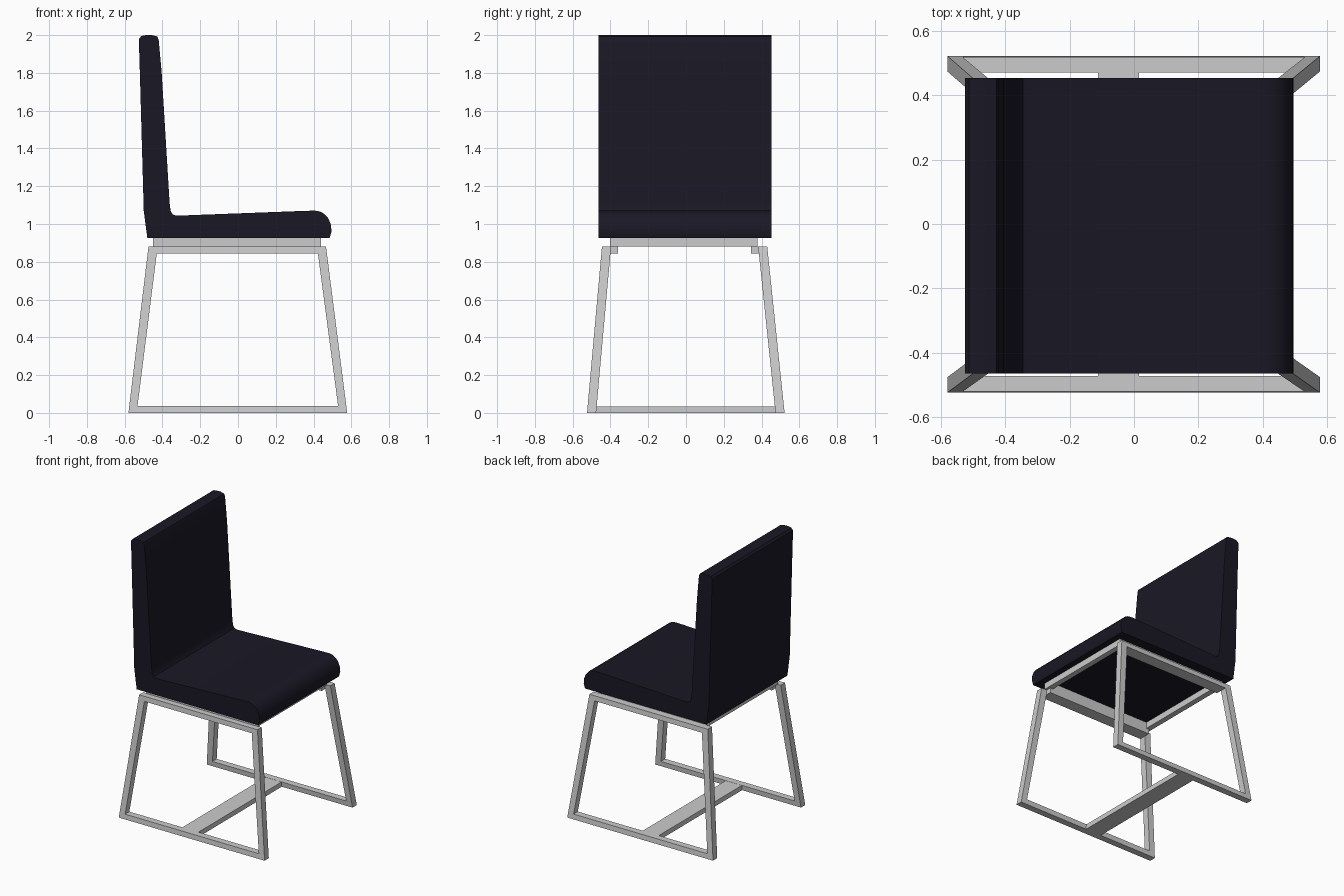
import bpy, bmesh, math

if "Cube" in bpy.data.objects:
    bpy.data.objects.remove(bpy.data.objects["Cube"])


def finish(name, bm):
    bmesh.ops.recalc_face_normals(bm, faces=bm.faces)
    mesh = bpy.data.meshes.new(name)
    bm.to_mesh(mesh)
    bm.free()
    obj = bpy.data.objects.new(name, mesh)
    bpy.context.collection.objects.link(obj)
    return obj


def box(name, x, y, z):
    bm = bmesh.new()
    bmesh.ops.create_cube(bm, size=1)
    for v in bm.verts:
        v.co = [lo + (hi - lo) * (c + 0.5) for c, (lo, hi) in zip(v.co, (x, y, z))]
    return finish(name, bm)


def window_frame(name, outer, inner, place):
    """Closed four-sided frame; place(u, v, side) gives the 3D point."""
    bm = bmesh.new()
    loops = [[bm.verts.new(place(u, v, s)) for u, v in pts]
             for pts, s in ((outer, 0), (inner, 0), (inner, 1), (outer, 1))]
    for k in range(4):
        a, b = loops[k], loops[(k + 1) % 4]
        for i in range(4):
            j = (i + 1) % 4
            bm.faces.new((a[i], a[j], b[j], b[i]))
    return finish(name, bm)


# Upholstered shell: one L-shaped profile extruded across the width
profile = [(-0.48, 0.925), (0.485, 0.925), (0.495, 0.96), (0.492, 0.995),
           (0.478, 1.03), (0.458, 1.053), (0.435, 1.066), (0.405, 1.071),
           (0.34, 1.069), (-0.325, 1.044), (-0.345, 1.05), (-0.357, 1.07),
           (-0.362, 1.11), (-0.404, 1.80), (-0.42, 1.975), (-0.427, 1.993),
           (-0.455, 2.0), (-0.49, 2.0), (-0.512, 1.995), (-0.525, 1.98),
           (-0.519, 1.78), (-0.499, 1.07)]
bm = bmesh.new()
face = bm.faces.new([bm.verts.new((x, -0.464, z)) for x, z in profile])
ext = bmesh.ops.extrude_face_region(bm, geom=[face])
for v in ext["geom"]:
    if isinstance(v, bmesh.types.BMVert):
        v.co.y = 0.453
shell = finish("seat_and_back", bm)
bpy.context.view_layer.objects.active = shell
shell.select_set(True)
bpy.ops.object.shade_smooth_by_angle(angle=math.radians(30))
fabric = bpy.data.materials.new("dark_fabric")
fabric.diffuse_color = (0.010, 0.009, 0.018, 1)
fabric.use_nodes = True
fabric.node_tree.nodes["Principled BSDF"].inputs["Base Color"].default_value = fabric.diffuse_color
shell.data.materials.append(fabric)

# Side leg frames: trapezoids leaning inwards
outer = [(-0.58, 0), (0.578, 0), (0.466, 0.88), (-0.474, 0.88)]
inner = [(-0.532, 0.036), (0.53, 0.036), (0.423, 0.845), (-0.43, 0.845)]
for name, sign, y_low, y_high in (("front", -1, -0.524, -0.445), ("rear", 1, 0.522, 0.43)):
    def leaning(u, v, s):
        return (u, y_low + (y_high - y_low) * v / 0.88 - sign * s * 0.048, v)
    window_frame(name + "_leg_frame", outer, inner, leaning)
    # Inner flange of the top rail, carrying the seat ring
    box(name + "_top_rail", (-0.43, 0.423),
        sorted((y_high - sign * 0.04, y_high - sign * 0.085)), (0.845, 0.88))

# Seat support ring
ring_out = [(-0.45, -0.402), (0.44, -0.402), (0.44, 0.378), (-0.45, 0.378)]
ring_in = [(-0.41, -0.36), (0.40, -0.36), (0.40, 0.345), (-0.41, 0.345)]
window_frame("seat_support_ring", ring_out, ring_in,
             lambda u, v, s: (u, v, 0.88 + 0.045 * s))

# Floor stretcher
box("floor_stretcher", (-0.112, 0.016), (-0.476, 0.476), (0, 0.035))
